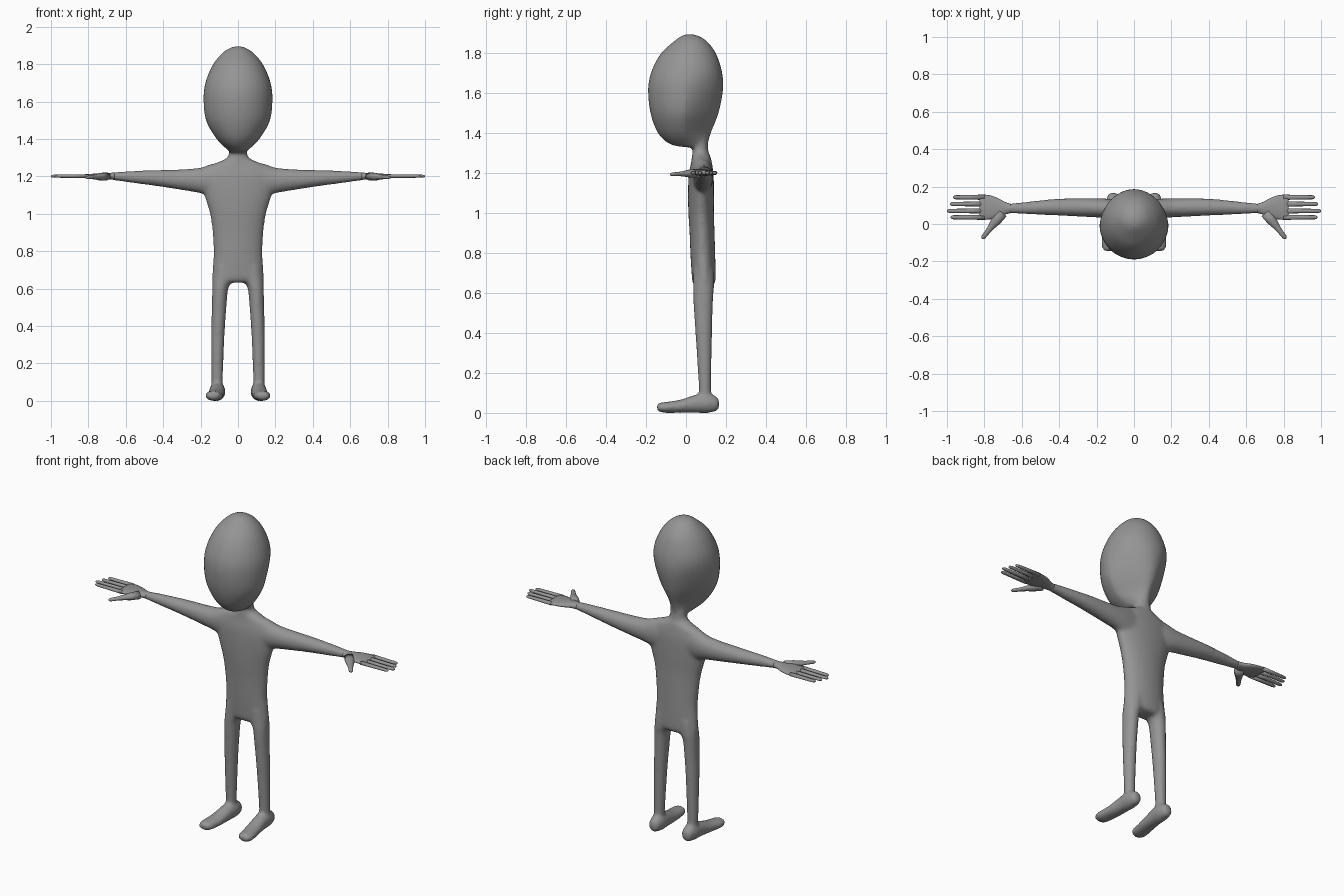
import bpy, bmesh
from math import cos, sin, tau
from mathutils import Vector

cube = bpy.data.objects.get("Cube")
if cube:
    bpy.data.objects.remove(cube)

clay = bpy.data.materials.new("clay_grey")
clay.use_nodes = True
GREY = (0.3, 0.3, 0.3, 1)
clay.diffuse_color = GREY
clay.node_tree.nodes["Principled BSDF"].inputs["Base Color"].default_value = GREY


def spline(rings, steps=4):
    """Smoothly fill in rings between the given ones."""
    rows = [Vector(r) for r in rings]
    padded = [rows[0]] + rows + [rows[-1]]
    out = []
    for p0, p1, p2, p3 in zip(padded, padded[1:], padded[2:], padded[3:]):
        for k in range(steps):
            t = k / steps
            out.append(p1 + (p2 - p0) * (t / 2)
                       + (2 * p0 - 5 * p1 + 4 * p2 - p3) * (t * t / 2)
                       + (3 * p1 - p0 - 3 * p2 + p3) * (t ** 3 / 2))
    return out + [rows[-1]]


def loft(bm, axis, rings, side=1, sides=24):
    """Rings are (position, low a, high a, low b, high b, taper); a and b are the other axes."""
    a_axis, b_axis = [i for i in range(3) if i != axis]
    loops = []
    for pos, a0, a1, b0, b1, taper in spline(rings):
        loop = []
        for k in range(sides):
            c, s = cos(tau * k / sides), sin(tau * k / sides)
            co = Vector()
            co[axis] = pos
            narrow = 1 - taper * max(s, 0)
            co[a_axis] = (a0 + a1) / 2 + (a1 - a0) / 2 * c * narrow
            co[b_axis] = (b0 + b1) / 2 + (b1 - b0) / 2 * s
            co.x *= side
            loop.append(bm.verts.new(co))
        loops.append(loop)
    for low, high in zip(loops, loops[1:]):
        for k in range(sides):
            j = (k + 1) % sides
            bm.faces.new((low[k], low[j], high[j], high[k]))
    bm.faces.new(loops[0])
    bm.faces.new(loops[-1])


def tube(bm, points, sides=10):
    """Round bar through (point, radius) pairs, for fingers."""
    loops = []
    heading = (points[-1][0] - points[0][0]).normalized()
    across = heading.cross(Vector((0, 0, 1)))
    for p, r in points:
        loops.append([bm.verts.new(p + across * r * cos(tau * k / sides)
                                   + Vector((0, 0, 0.75 * r * sin(tau * k / sides))))
                      for k in range(sides)])
    for low, high in zip(loops, loops[1:]):
        for k in range(sides):
            j = (k + 1) % sides
            bm.faces.new((low[k], low[j], high[j], high[k]))
    bm.faces.new(loops[0])
    bm.faces.new(loops[-1])


def finish(name, bm):
    bmesh.ops.recalc_face_normals(bm, faces=bm.faces)
    mesh = bpy.data.meshes.new(name)
    bm.to_mesh(mesh)
    bm.free()
    mesh.materials.append(clay)
    for poly in mesh.polygons:
        poly.use_smooth = True
    obj = bpy.data.objects.new(name, mesh)
    bpy.context.collection.objects.link(obj)
    return obj


X, Y, Z = range(3)
body = bmesh.new()

# Egg-shaped head, narrower at the lower back
loft(body, Z, [
    (1.33, -.045, .045, 0, .1, .0), (1.345, -.06, .06, -.08, .11, .2),
    (1.40, -.115, .115, -.14, .125, .5), (1.5, -.172, .172, -.178, .163, .4),
    (1.62, -.185, .185, -.19, .186, .15), (1.71, -.172, .172, -.173, .18, 0),
    (1.8, -.133, .133, -.125, .15, 0), (1.86, -.083, .083, -.06, .105, 0),
    (1.888, -.04, .04, -.02, .06, 0), (1.896, -.008, .008, .01, .025, 0)], sides=32)

# Torso and neck
loft(body, Z, [
    (.632, -.09, .09, .05, .125, 0), (.65, -.136, .136, .034, .145, 0),
    (.7, -.136, .136, .028, .148, 0), (.8, -.13, .13, .022, .146, 0),
    (.9, -.136, .136, .018, .143, 0), (1.0, -.15, .15, .012, .14, 0),
    (1.1, -.18, .18, .01, .14, 0), (1.19, -.2, .2, .014, .138, 0),
    (1.25, -.165, .165, .025, .13, 0), (1.285, -.085, .085, .03, .122, 0),
    (1.31, -.052, .052, .032, .112, 0), (1.38, -.048, .048, .032, .108, 0)], sides=32)

for side in (1, -1):
    # Arm
    loft(body, X, [
        (.08, .03, .13, 1.08, 1.275, 0), (.14, .03, .135, 1.09, 1.268, 0),
        (.2, .035, .138, 1.11, 1.247, 0), (.3, .04, .138, 1.127, 1.238, 0),
        (.42, .046, .134, 1.146, 1.234, 0), (.56, .052, .12, 1.165, 1.229, 0),
        (.66, .057, .11, 1.179, 1.222, 0), (.69, .055, .113, 1.183, 1.22, 0)], side)
    # Leg
    loft(body, Z, [
        (.04, .08, .14, .065, .13, 0), (.12, .081, .142, .064, .126, 0),
        (.35, .072, .143, .05, .13, 0), (.5, .062, .14, .04, .133, 0),
        (.6, .052, .138, .035, .138, 0), (.645, .03, .136, .035, .142, 0),
        (.72, .02, .125, .035, .14, 0)], side)
    # Foot, toes turned slightly outward
    loft(body, Y, [
        (.166, .1, .125, .03, .06, 0), (.155, .08, .14, .01, .08, 0),
        (.11, .068, .152, 0, .1, 0), (.05, .07, .155, 0, .092, 0),
        (-.03, .075, .165, 0, .066, 0), (-.1, .085, .175, 0, .055, 0),
        (-.135, .095, .168, .006, .05, 0), (-.146, .12, .15, .02, .038, 0)], side)

# Fuse the body into one skin with soft joints
body_obj = finish("body", body)
remesh = body_obj.modifiers.new("fuse", 'REMESH')
remesh.mode = 'VOXEL'
remesh.voxel_size = 0.01
remesh.use_smooth_shade = True
soften = body_obj.modifiers.new("soften", 'SMOOTH')
soften.factor = 0.5
soften.iterations = 6

# Hands: flat palm, four fingers and a thumb
for side, label in ((1, "left"), (-1, "right")):
    hand = bmesh.new()
    loft(hand, X, [
        (.66, .058, .109, 1.181, 1.22, 0), (.69, .05, .118, 1.184, 1.219, 0),
        (.735, .03, .142, 1.186, 1.217, 0), (.78, .024, .155, 1.188, 1.214, 0),
        (.815, .022, .156, 1.191, 1.212, 0), (.825, .03, .148, 1.196, 1.207, 0)], side)
    for y, tip in ((.036, .98), (.07, 1), (.107, .985), (.143, .967)):
        tube(hand, [(Vector((side * x, y, 1.201)), r) for x, r in
                    ((.8, .014), (.88, .0125), (tip - .015, .011), (tip - .004, .008), (tip, .003))])
    base, end = Vector((side * .705, .06, 1.2)), Vector((side * .812, -.079, 1.194))
    tube(hand, [(base.lerp(end, t), r) for t, r in
                ((0, .03), (.3, .027), (.5, .019), (.7, .014), (.93, .012), (.98, .008), (1, .003))])
    finish(label + "_hand", hand)
